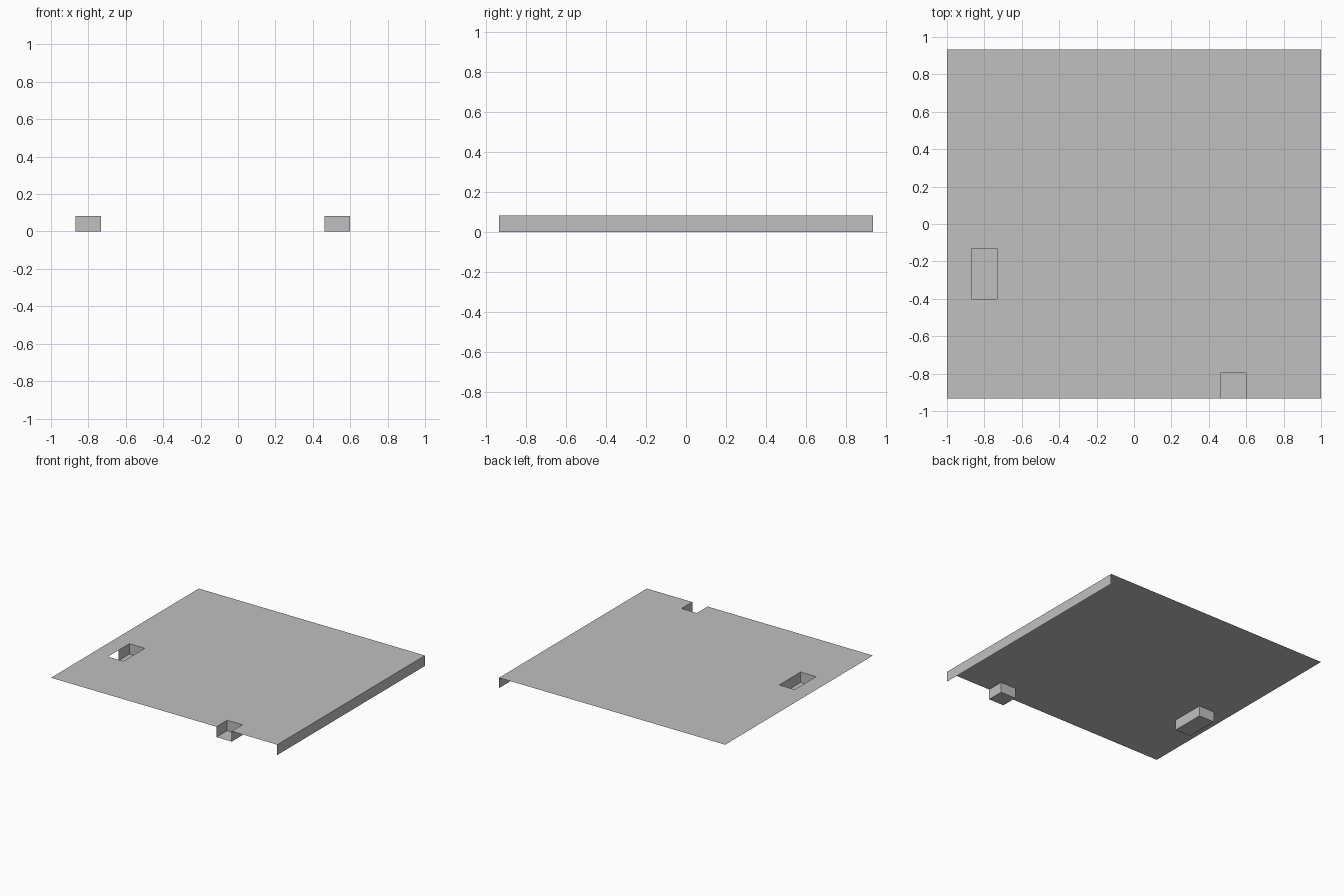
import bpy
import bmesh

cube = bpy.data.objects.get("Cube")
if cube:
    bpy.data.objects.remove(cube, do_unlink=True)

# Overall sizes
HX, HY, TOP = 1.0, 0.933, 0.083
# Openings as x0, x1, y0, y1
SLOT = (-0.87, -0.733, -0.4, -0.13)
NOTCH = (0.463, 0.598, -HY, -0.797)

grey = bpy.data.materials.new("sheet grey")
grey.use_nodes = True
grey.diffuse_color = (0.527, 0.527, 0.527, 1)
grey.node_tree.nodes["Principled BSDF"].inputs["Base Color"].default_value = grey.diffuse_color


def make_part(name, quads):
    """Make one flat-shaded sheet object from a list of four-corner faces."""
    bm = bmesh.new()
    for corners in quads:
        bm.faces.new([bm.verts.new(c) for c in corners])
    bmesh.ops.remove_doubles(bm, verts=bm.verts, dist=0.0001)
    mesh = bpy.data.meshes.new(name)
    bm.to_mesh(mesh)
    bm.free()
    mesh.materials.append(grey)
    obj = bpy.data.objects.new(name, mesh)
    bpy.context.collection.objects.link(obj)
    return obj


def flat(x0, x1, y0, y1, z):
    return [(x0, y0, z), (x1, y0, z), (x1, y1, z), (x0, y1, z)]


def wall(xa, ya, xb, yb):
    """Upright face from the ground to the sheet, facing right of a to b."""
    return [(xa, ya, 0), (xb, yb, 0), (xb, yb, TOP), (xa, ya, TOP)]


# Top sheet: a grid of cells with the two openings left out
xs = sorted({-HX, HX, *SLOT[:2], *NOTCH[:2]})
ys = sorted({-HY, HY, *SLOT[2:], *NOTCH[2:]})
cells = [(x0, x1, y0, y1) for x0, x1 in zip(xs, xs[1:]) for y0, y1 in zip(ys, ys[1:])]
make_part("top_sheet", [flat(*c, TOP) for c in cells if c not in (SLOT, NOTCH)])

# Folded edge along the left side
make_part("side_flange", [wall(HX, -HY, HX, HY)])

# Slot pocket: its outer wall closes only the rear half
x0, x1, y0, y1 = SLOT
make_part("slot_pocket", [
    flat(*SLOT, 0)[::-1],
    wall(x0, y0, x1, y0),
    wall(x1, y0, x1, y1),
    wall(x1, y1, x0, y1),
    wall(x0, y1, x0, (y0 + y1) / 2),
])

# Notch pocket: open at the front edge
x0, x1, y0, y1 = NOTCH
make_part("notch_pocket", [
    flat(*NOTCH, 0)[::-1],
    wall(x1, y0, x1, y1),
    wall(x1, y1, x0, y1),
    wall(x0, y1, x0, y0),
])
